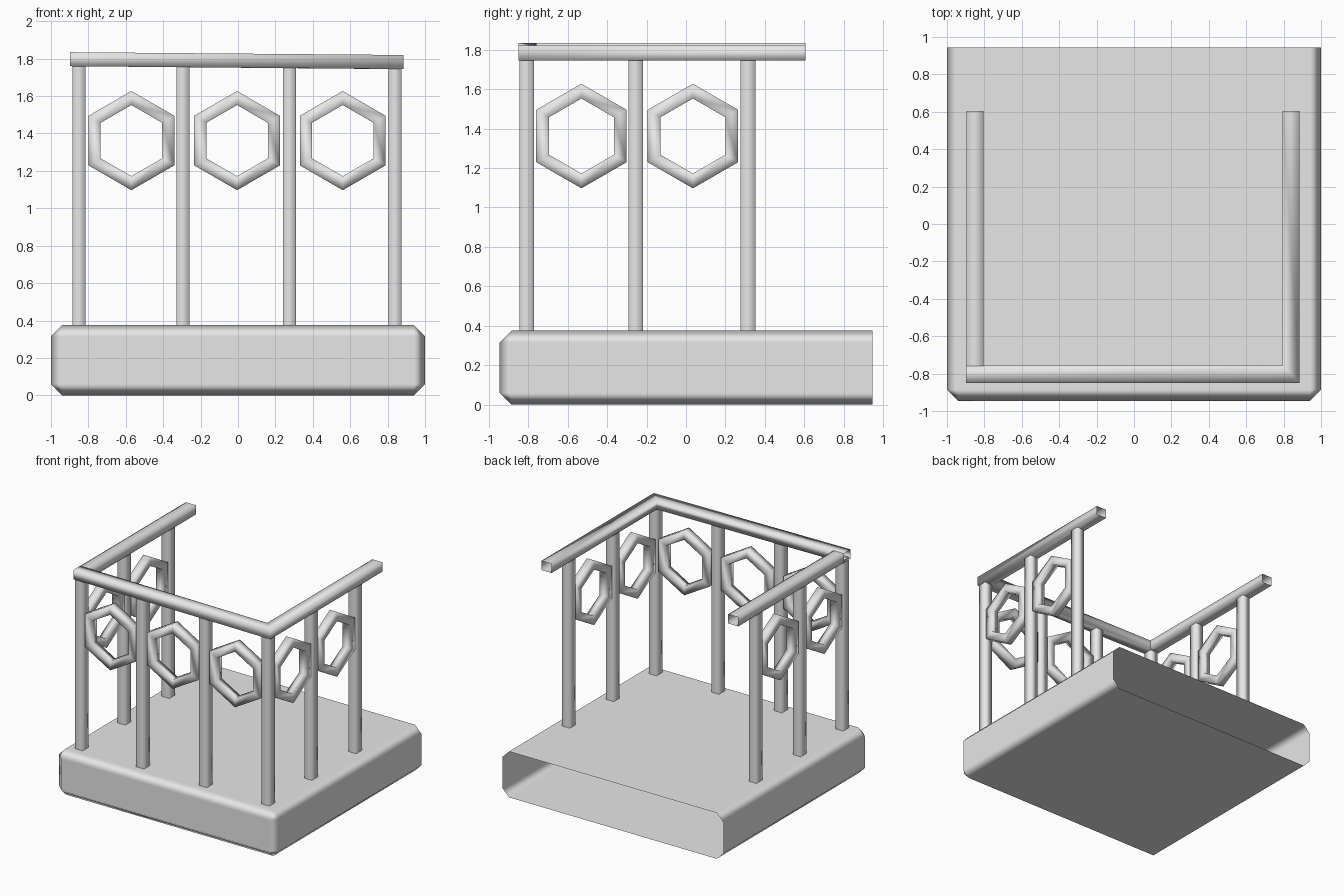
import bpy
import bmesh
from mathutils import Vector

if "Cube" in bpy.data.objects:
    bpy.data.objects.remove(bpy.data.objects["Cube"], do_unlink=True)

GREY = (0.8, 0.8, 0.8, 1)
grey = bpy.data.materials.new("light_grey")
grey.use_nodes = True
grey.diffuse_color = GREY
grey.node_tree.nodes["Principled BSDF"].inputs["Base Color"].default_value = GREY


def finish(name, bm):
    bmesh.ops.recalc_face_normals(bm, faces=bm.faces)
    for face in bm.faces:
        face.smooth = True
    mesh = bpy.data.meshes.new(name)
    bm.to_mesh(mesh)
    bm.free()
    mesh.materials.append(grey)
    obj = bpy.data.objects.new(name, mesh)
    bpy.context.collection.objects.link(obj)
    return obj


def bar(name, path, up, width, depth, closed=False):
    """Sweep a rectangular hollow section along a mitred path."""
    bm = bmesh.new()
    pts = [Vector(p) for p in path]
    up = Vector(up)
    n = len(pts)
    spans = n if closed else n - 1
    sides = [(pts[(i + 1) % n] - pts[i]).cross(up).normalized() for i in range(spans)]
    rings = []
    for i, p in enumerate(pts):
        a = sides[i - 1] if closed or i > 0 else sides[0]
        b = sides[i] if i < spans else sides[-1]
        mitre = (a + b) / (1 + a.dot(b))
        rings.append([bm.verts.new(p + mitre * u * width / 2 + up * v * depth / 2)
                      for u, v in ((1, 1), (-1, 1), (-1, -1), (1, -1))])
    for i in range(spans):
        r, s = rings[i], rings[(i + 1) % n]
        for k in range(4):
            j = (k + 1) % 4
            bm.faces.new((r[k], r[j], s[j], s[k]))
    return finish(name, bm)


# Chamfered floor slab, hollow and open at the back
bm = bmesh.new()
bmesh.ops.create_cube(bm, size=1)
for v in bm.verts:
    v.co = Vector((v.co.x * 2, v.co.y * 1.89, (v.co.z + 0.5) * 0.375))
back = [f for f in bm.faces if f.calc_center_median().y > 0.9]
bmesh.ops.delete(bm, geom=back, context='FACES_ONLY')
edges = [e for e in bm.edges if len(e.link_faces) == 2]
bmesh.ops.bevel(bm, geom=edges, offset=0.06, segments=1, affect='EDGES')
slab = finish("floor_slab", bm)
weighted = slab.modifiers.new("flat_panels", 'WEIGHTED_NORMAL')
weighted.weight = 100

# Square posts along the front and both sides
FRONT_Y, RIGHT_X, LEFT_X = -0.807, -0.85, 0.84
spots = [(x, FRONT_Y) for x in (RIGHT_X, -0.295, 0.275, LEFT_X)]
spots += [(x, y) for x in (RIGHT_X, LEFT_X) for y in (-0.255, 0.315)]
for x, y in spots:
    bar("post", [(x, y, 0.37), (x, y, 1.77)], (0, 1, 0), 0.07, 0.075)

# Handrail: one side piece, plus a sloping front piece that turns the corner
HIGH, LOW = 1.797, 1.782
bar("side_rail", [(RIGHT_X, -0.76, HIGH), (RIGHT_X, 0.605, HIGH)],
    (0, 0, 1), 0.092, 0.075)
bar("front_rail", [(-0.897, -0.803, HIGH), (LEFT_X, -0.803, LOW), (LEFT_X, 0.605, LOW)],
    (0, 0, 1), 0.092, 0.075)


# Hexagonal ornaments between the posts
def hexagon(centre, along, up):
    tall, half = 0.2275, 0.197
    c, a, z = Vector(centre), Vector(along), Vector((0, 0, 1))
    corners = [(0, 1), (1, 0.5), (1, -0.5), (0, -1), (-1, -0.5), (-1, 0.5)]
    path = [c + a * half * u + z * tall * v for u, v in corners]
    bar("hexagon_ornament", path, up, 0.065, 0.065, closed=True)


for x in (-0.57, -0.005, 0.56):
    hexagon((x, FRONT_Y, 1.362), (1, 0, 0), (0, 1, 0))
for x in (RIGHT_X, LEFT_X):
    for y in (-0.53, 0.035):
        hexagon((x, y, 1.362), (0, 1, 0), (1, 0, 0))
